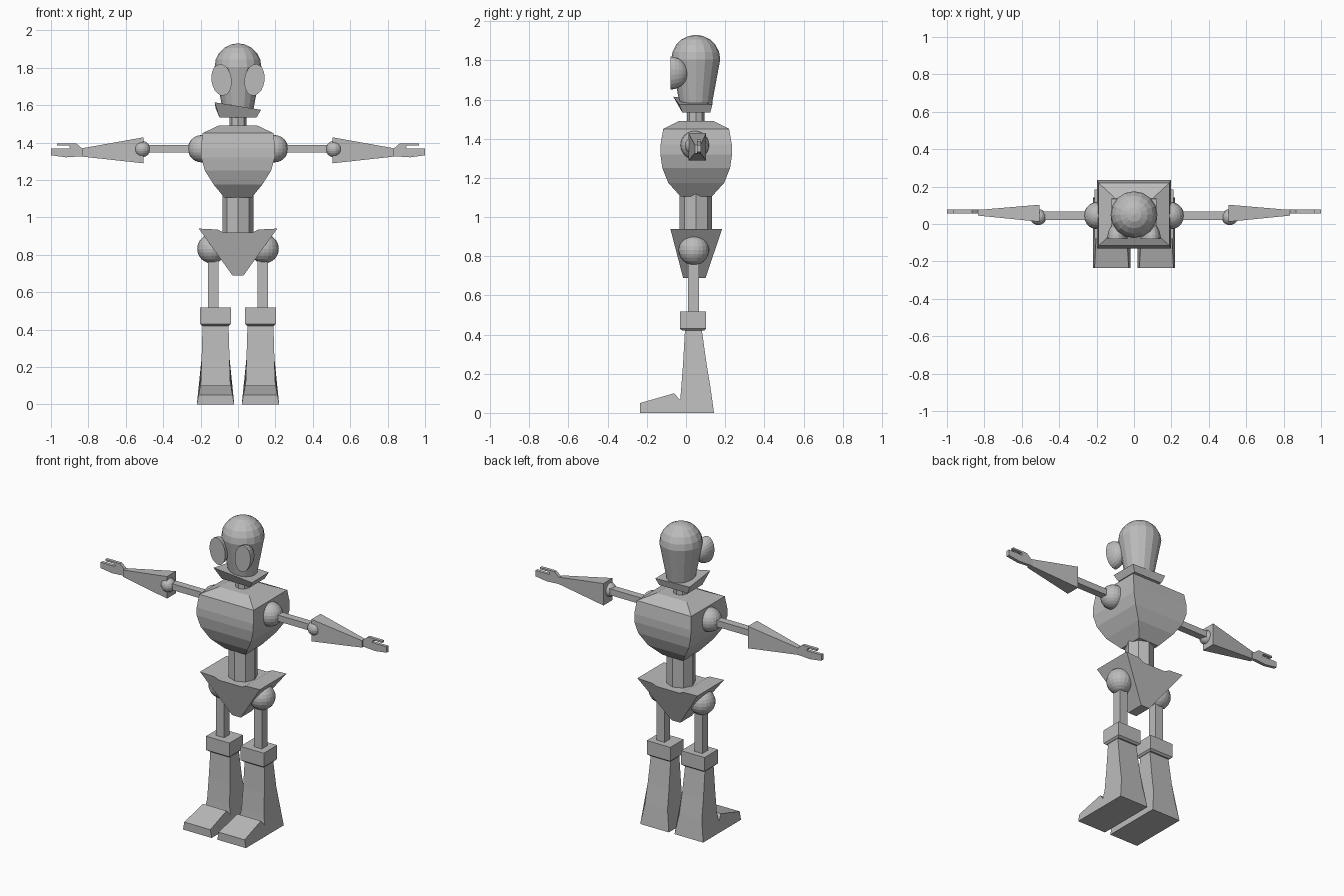
import bpy, bmesh, math
from mathutils import Vector, Matrix

if "Cube" in bpy.data.objects:
    bpy.data.objects.remove(bpy.data.objects["Cube"])

grey = bpy.data.materials.new("plain grey")
grey.diffuse_color = (0.5, 0.5, 0.5, 1)
grey.use_nodes = True
grey.node_tree.nodes["Principled BSDF"].inputs["Base Color"].default_value = grey.diffuse_color
CY = 0.05  # depth of the body axis


def finish(name, bm):
    bmesh.ops.recalc_face_normals(bm, faces=bm.faces[:])
    me = bpy.data.meshes.new(name)
    bm.to_mesh(me)
    bm.free()
    me.materials.append(grey)
    ob = bpy.data.objects.new(name, me)
    bpy.context.collection.objects.link(ob)
    return ob


def loft(name, rings, side=1):
    """Skin a list of equal-length rings and cap both ends."""
    bm = bmesh.new()
    vs = [[bm.verts.new((p[0] * side, p[1], p[2])) for p in r] for r in rings]
    n = len(rings[0])
    for a, b in zip(vs, vs[1:]):
        for i in range(n):
            j = (i + 1) % n
            bm.faces.new((a[i], a[j], b[j], b[i]))
    bm.faces.new(vs[0])
    bm.faces.new(vs[-1])
    return finish(name, bm)


def rect(cx, cy, hx, hy, z):
    return [(cx - hx, cy - hy, z), (cx + hx, cy - hy, z),
            (cx + hx, cy + hy, z), (cx - hx, cy + hy, z)]


def rect_x(x, y0, y1, z0, z1):
    return [(x, y0, z0), (x, y1, z0), (x, y1, z1), (x, y0, z1)]


def circle(r, z, n):
    return [(r * math.cos(2 * math.pi * i / n), CY + r * math.sin(2 * math.pi * i / n), z)
            for i in range(n)]


def ball(name, centre, r):
    bm = bmesh.new()
    bmesh.ops.create_uvsphere(bm, u_segments=20, v_segments=12, radius=r,
                              matrix=Matrix.Translation(centre))
    return finish(name, bm)


# head: tapered cylinder under a dome
dome = [circle(0.125 * math.cos(a), 1.805 + 0.125 * math.sin(a), 16)
        for a in [math.radians(d) for d in (0, 18, 36, 54, 72, 88)]]
loft("head", [circle(0.082, 1.575, 16)] + dome)

# tilted funnel jaw
loft("jaw", [rect(0, CY + 0.002, 0.1, 0.072, 1.535),
             [(-0.125, -0.065, 1.615), (0.123, -0.035, 1.575),
              (0.12, 0.135, 1.575), (-0.12, 0.135, 1.585)]])

loft("neck", [circle(0.045, z, 8) for z in (1.47, 1.56)])
loft("waist", [circle(0.083, z, 8) for z in (0.88, 1.13)])

# torso: square sections
loft("torso", [rect(0, CY + 0.002, hx, hy, z) for z, hx, hy in (
    (1.105, 0.072, 0.08), (1.175, 0.13, 0.143), (1.25, 0.177, 0.173),
    (1.32, 0.197, 0.183), (1.37, 0.198, 0.182), (1.45, 0.19, 0.168),
    (1.49, 0.105, 0.09))])

# pelvis: V outline with flared sides, thinner toward the bottom
outline = [(-0.03, 0.69), (0.03, 0.69), (0.21, 0.94), (0.11, 0.935), (0.08, 0.92),
           (-0.08, 0.92), (-0.11, 0.935), (-0.21, 0.94)]


def pelvis_y(z, back):
    t = (z - 0.69) / 0.25
    return 0.1 + 0.085 * t if back else -0.015 - 0.065 * t


loft("pelvis", [[(x, pelvis_y(z, b), z) for x, z in outline] for b in (False, True)])

# boot side profile (y, z) and half width by height
boot = [(0.143, 0), (0.125, 0.13), (0.105, 0.25), (0.08, 0.43), (-0.005, 0.43),
        (-0.015, 0.25), (-0.025, 0.12), (-0.03, 0.065), (-0.06, 0.1), (-0.235, 0.05), (-0.235, 0)]


def boot_half(z):
    return 0.1 - 0.18 * z if z < 0.12 else 0.0784 - 0.03 * (z - 0.12)


hand = [(0.82, 1.371), (0.834, 1.369), (0.866, 1.396), (0.968, 1.396), (0.968, 1.385),
        (0.904, 1.385), (0.898, 1.369), (1, 1.369), (1, 1.332), (0.92, 1.321),
        (0.845, 1.326), (0.82, 1.324)]

for s, tag in ((1, "left"), (-1, "right")):
    # bulging eye: half ellipsoid, flat side forward, top leaning outward
    bm = bmesh.new()
    bmesh.ops.create_uvsphere(bm, u_segments=20, v_segments=12, radius=1)
    bmesh.ops.bisect_plane(bm, geom=bm.verts[:] + bm.edges[:] + bm.faces[:], dist=1e-4,
                           plane_co=(0, 0, 0), plane_no=(0, 0, 1), clear_inner=True)
    bmesh.ops.holes_fill(bm, edges=[e for e in bm.edges if e.is_boundary])
    # local z points to the back
    m = (Matrix.Translation((0.088 * s, -0.08, 1.735)) @ Matrix.Rotation(math.radians(8 * s), 4, 'Y')
         @ Matrix.Diagonal((0.054, 0.088, 0.085, 1)) @ Matrix.Rotation(math.radians(-90), 4, 'X'))
    bm.transform(m)
    finish(tag + "_eye", bm)

    # arm
    ball(tag + "_shoulder", (0.195 * s, 0.045, 1.367), 0.073)
    loft(tag + "_upper_arm", [rect_x(x, 0.022, 0.068, 1.347, 1.387) for x in (0.2, 0.52)], s)
    ball(tag + "_elbow", (0.512 * s, 0.037, 1.365), 0.043)
    loft(tag + "_forearm", [rect_x(0.505, 0.012, 0.103, 1.289, 1.428),
                            rect_x(0.835, 0.045, 0.075, 1.325, 1.369)], s)
    loft(tag + "_hand", [[(x, y, z) for x, z in hand] for y in (0.057, 0.077)], s)

    # leg
    ball(tag + "_hip", (0.14 * s, 0.04, 0.832), 0.078)
    loft(tag + "_thigh", [rect(0.132, 0.038, 0.028, 0.028, z) for z in (0.5, 0.8)], s)
    loft(tag + "_knee_cuff", [rect(0.12, 0.036, hx, hy, z) for z, hx, hy in (
        (0.42, 0.072, 0.055), (0.43, 0.082, 0.067), (0.517, 0.082, 0.067))], s)
    loft(tag + "_boot", [[(0.12 + k * boot_half(z), y, z) for y, z in boot] for k in (-1, 1)], s)
